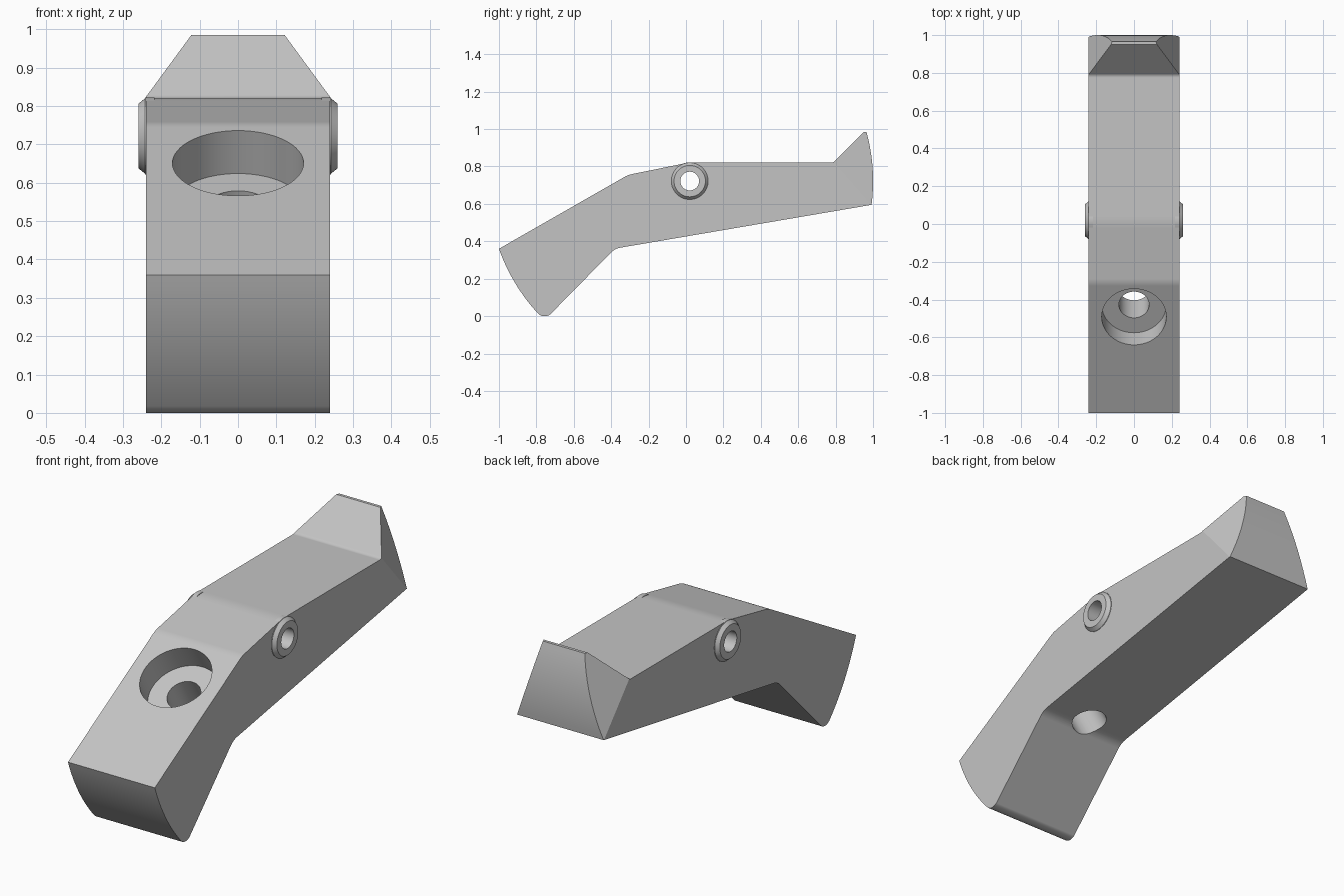
import bpy, bmesh, math
from mathutils import Vector, Matrix

if "Cube" in bpy.data.objects:
    bpy.data.objects.remove(bpy.data.objects["Cube"], do_unlink=True)

HALF_WIDTH = 0.24

grey = bpy.data.materials.new("plain_grey")
grey.use_nodes = True
grey.diffuse_color = (0.55, 0.55, 0.55, 1)
grey.node_tree.nodes["Principled BSDF"].inputs["Base Color"].default_value = grey.diffuse_color


def make_object(name, bm):
    bmesh.ops.recalc_face_normals(bm, faces=bm.faces[:])
    mesh = bpy.data.meshes.new(name)
    bm.to_mesh(mesh)
    bm.free()
    mesh.materials.append(grey)
    obj = bpy.data.objects.new(name, mesh)
    bpy.context.collection.objects.link(obj)
    return obj


def arc(a, b, radius, steps=14):
    """Points strictly between a and b, bulging to the right of the walk a to b."""
    a, b = Vector(a), Vector(b)
    chord = b - a
    left = Vector((-chord.y, chord.x)).normalized()
    centre = (a + b) / 2 + left * math.sqrt(radius ** 2 - (chord.length / 2) ** 2)
    start = a - centre
    sweep = 2 * math.asin(chord.length / 2 / radius)
    return [centre + Matrix.Rotation(sweep * i / steps, 2) @ start for i in range(1, steps)]


def fillet(prev, corner, nxt, reach, steps=6):
    """Soft bend that starts and ends at the given distance from the corner."""
    p, c, n = Vector(prev), Vector(corner), Vector(nxt)
    a = c + (p - c).normalized() * reach
    b = c + (n - c).normalized() * reach
    return [a.lerp(c, t).lerp(c.lerp(b, t), t) for t in (i / steps for i in range(steps + 1))]


def tapered_tube(name, centre, axis, r1, r2, length, segments=64):
    """Solid round bar centred on a point and running along an axis."""
    bm = bmesh.new()
    turn = Vector((0, 0, 1)).rotation_difference(Vector(axis)).to_matrix().to_4x4()
    bmesh.ops.create_cone(bm, cap_ends=True, segments=segments, radius1=r1, radius2=r2,
                          depth=length, matrix=Matrix.Translation(centre) @ turn)
    return make_object(name, bm)


def combine(target, tool, operation):
    mod = target.modifiers.new(operation, "BOOLEAN")
    mod.operation, mod.solver, mod.object = operation, "EXACT", tool
    bpy.context.view_layer.objects.active = target
    bpy.ops.object.modifier_apply(modifier=mod.name)
    bpy.data.objects.remove(tool, do_unlink=True)


# Side outline of the bent arm, as (y, z)
nose_top, nose_low, foot = (-1.0, 0.36), (-0.795, 0.018), (-0.725, 0.01)
under_bend, tail_low, tail_tip = (-0.38, 0.361), (0.992, 0.595), (0.965, 0.985)
tip_front, notch = (0.95, 0.985), (0.787, 0.82)
pivot_bend, top_bend = (0.01, 0.82), (-0.31, 0.755)
outline = [nose_top] + arc(nose_top, nose_low, 1.0) + [nose_low]
outline += arc(nose_low, foot, 0.05, 8) + [foot]
outline += fillet(foot, under_bend, tail_low, 0.03)
outline += [tail_low] + arc(tail_low, tail_tip, 1.0) + [tail_tip, tip_front]
outline += fillet(tip_front, notch, pivot_bend, 0.012)
outline += fillet(notch, pivot_bend, top_bend, 0.03)
outline += fillet(pivot_bend, top_bend, nose_top, 0.02)

bm = bmesh.new()
side = bm.faces.new([bm.verts.new((-HALF_WIDTH, y, z)) for y, z in outline])
extruded = bmesh.ops.extrude_face_region(bm, geom=[side])["geom"]
moved = [v for v in extruded if isinstance(v, bmesh.types.BMVert)]
bmesh.ops.translate(bm, verts=moved, vec=(2 * HALF_WIDTH, 0, 0))

# Sloped cuts on both sides of the raised tail
for s in (-1, 1):
    cut = bmesh.ops.bisect_plane(bm, geom=bm.verts[:] + bm.edges[:] + bm.faces[:],
                                 plane_co=(s * HALF_WIDTH, 0.79, 0.825),
                                 plane_no=(s * 0.229, 0.0906, 0.0787), clear_outer=True)
    rim = [e for e in cut["geom_cut"] if isinstance(e, bmesh.types.BMEdge) and e.is_boundary]
    bmesh.ops.holes_fill(bm, edges=rim)
arm = make_object("bent_arm", bm)

# Pivot bosses and the pin hole through them
pivot = Vector((0, 0.02, 0.722))
for s in (-1, 1):
    collar = tapered_tube("pivot_collar", pivot + Vector((s * 0.23, 0, 0)), (s, 0, 0),
                          0.1, 0.1, 0.024)
    combine(arm, collar, "UNION")
    boss = tapered_tube("pivot_boss", pivot + Vector((s * 0.25, 0, 0)), (s, 0, 0),
                        0.1, 0.084, 0.02)
    combine(arm, boss, "UNION")
combine(arm, tapered_tube("pin_hole", pivot, (1, 0, 0), 0.05, 0.05, 1), "DIFFERENCE")

# Counterbored screw hole, square to the sloping front face
slope = (Vector(top_bend) - Vector(nose_top)).normalized()
normal = Vector((0, -slope.y, slope.x))
mouth = Vector((0, -0.492, 0.652))
combine(arm, tapered_tube("screw_recess", mouth + normal * 0.07, normal, 0.171, 0.171, 0.4),
        "DIFFERENCE")
combine(arm, tapered_tube("screw_hole", mouth, normal, 0.08, 0.08, 1.4), "DIFFERENCE")

# Smooth curved faces, crisp corners
bpy.ops.object.select_all(action="DESELECT")
arm.select_set(True)
bpy.context.view_layer.objects.active = arm
bpy.ops.object.shade_smooth_by_angle(angle=math.radians(25))
weighted = arm.modifiers.new("even_shading", "WEIGHTED_NORMAL")
weighted.keep_sharp = True
